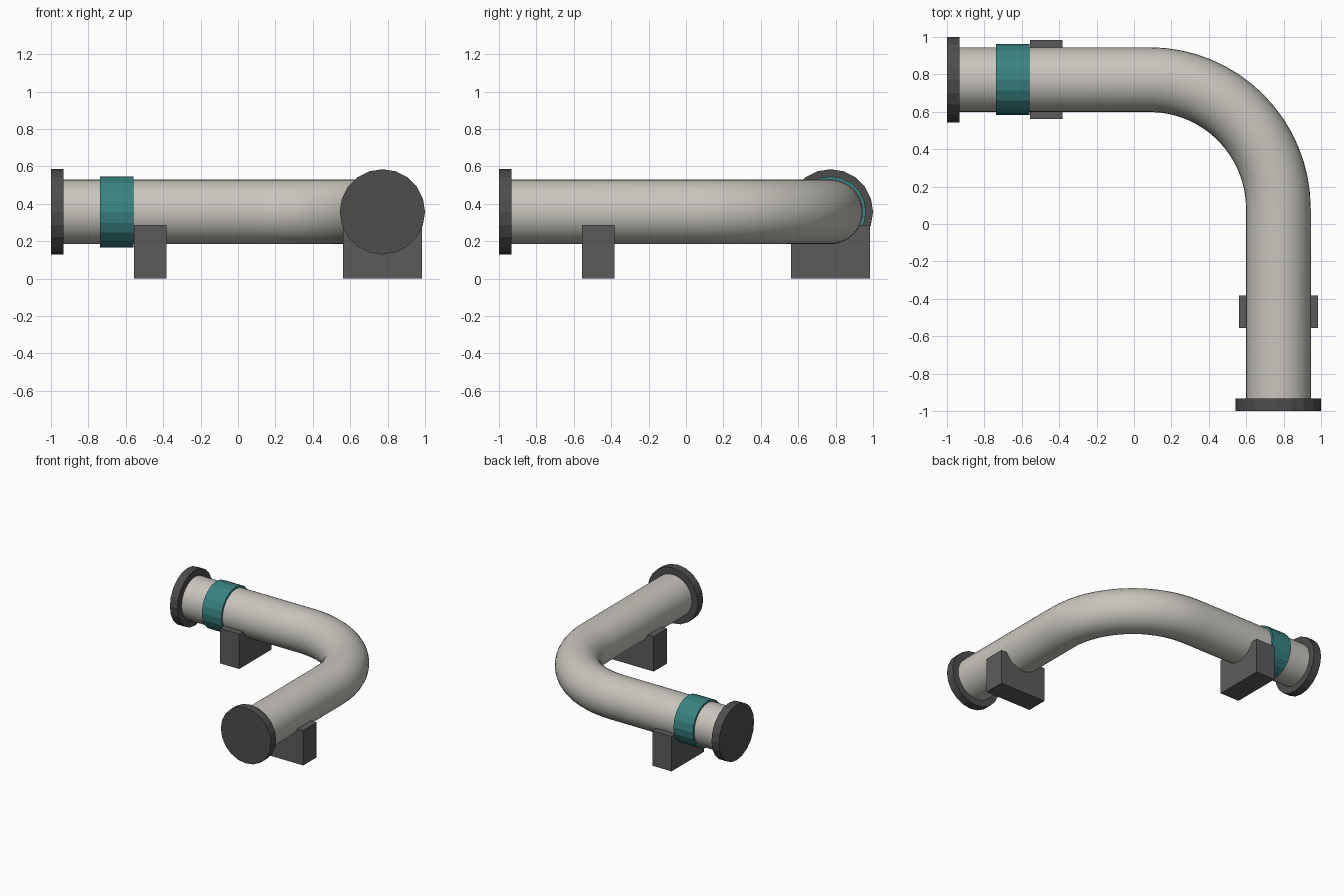
import bpy, bmesh, math
from mathutils import Vector

if "Cube" in bpy.data.objects:
    bpy.data.objects.remove(bpy.data.objects["Cube"])

C, ZC, R = 0.772, 0.357, 0.173      # pipe axis offset, axis height, pipe radius
BEND = 0.69                         # elbow radius


def material(name, col):
    m = bpy.data.materials.new(name)
    m.diffuse_color = (*col, 1)
    m.use_nodes = True
    m.node_tree.nodes["Principled BSDF"].inputs["Base Color"].default_value = m.diffuse_color
    return m


PIPE = material("warm grey", (0.58, 0.56, 0.51))
TEAL = material("teal", (0.04, 0.23, 0.22))
DARK = material("dark grey", (0.075, 0.075, 0.075))
MID = material("medium grey", (0.105, 0.105, 0.105))


def finish(name, bm, mat):
    bmesh.ops.recalc_face_normals(bm, faces=bm.faces)
    me = bpy.data.meshes.new(name)
    bm.to_mesh(me)
    bm.free()
    ob = bpy.data.objects.new(name, me)
    bpy.context.collection.objects.link(ob)
    me.materials.append(mat)
    return ob


def ring(bm, centre, side, r, n):
    return [bm.verts.new(Vector(centre) + Vector(side) * r * math.sin(a) + Vector((0, 0, r * math.cos(a))))
            for a in (2 * math.pi * i / n for i in range(n))]


def bridge(bm, a, b):
    n = len(a)
    return [bm.faces.new((a[i], a[(i + 1) % n], b[(i + 1) % n], b[i])) for i in range(n)]


# Pipe: rings swept along straight, elbow, straight
bm = bmesh.new()
stations = [((-0.95, C, ZC), (0, 1, 0))]
bc = C - BEND
for i in range(17):
    a = math.pi / 2 * (1 - i / 16)
    d = Vector((math.cos(a), math.sin(a), 0))
    stations.append((Vector((bc, bc, ZC)) + d * BEND, d))
stations.append(((C, -0.95, ZC), (1, 0, 0)))
rings = [ring(bm, c, d, R, 32) for c, d in stations]
for a, b in zip(rings, rings[1:]):
    for f in bridge(bm, a, b):
        f.smooth = True
bm.faces.new(rings[0])
bm.faces.new(rings[-1])
finish("pipe", bm, PIPE)

# End flanges: solid low-poly discs
for name, p, q, side in (("left_flange", (-1, C, ZC), (-0.932, C, ZC), (0, 1, 0)),
                         ("front_flange", (C, -1, ZC), (C, -0.932, ZC), (1, 0, 0))):
    bm = bmesh.new()
    a, b = ring(bm, p, side, 0.228, 20), ring(bm, q, side, 0.228, 20)
    bridge(bm, a, b)
    bm.faces.new(a)
    bm.faces.new(b)
    finish(name, bm, DARK)

# Teal collar: ring around the pipe
bm = bmesh.new()
loops = [ring(bm, (x, C, ZC), (0, 1, 0), r, 20)
         for x, r in ((-0.737, 0.17), (-0.737, 0.19), (-0.56, 0.19), (-0.56, 0.17))]
for i in range(4):
    bridge(bm, loops[i], loops[(i + 1) % 4])
finish("collar", bm, TEAL)

# Saddle supports: block profile with a round seat, extruded along the pipe
W, H = 0.211, 0.287
half = math.asin((ZC - H) / R)
profile = [(-W, 0), (W, 0), (W, H)]
for i in range(13):
    a = -half - (math.pi - 2 * half) * i / 12
    profile.append((R * math.cos(a), ZC + R * math.sin(a)))
profile.append((-W, H))
for name, along_x in (("left_support", True), ("front_support", False)):
    bm = bmesh.new()
    ends = [[bm.verts.new((t, C + u, z) if along_x else (C + u, t, z)) for u, z in profile]
            for t in (-0.557, -0.382)]
    bridge(bm, *ends)
    for e in ends:
        bm.faces.new(e)
    finish(name, bm, MID)
